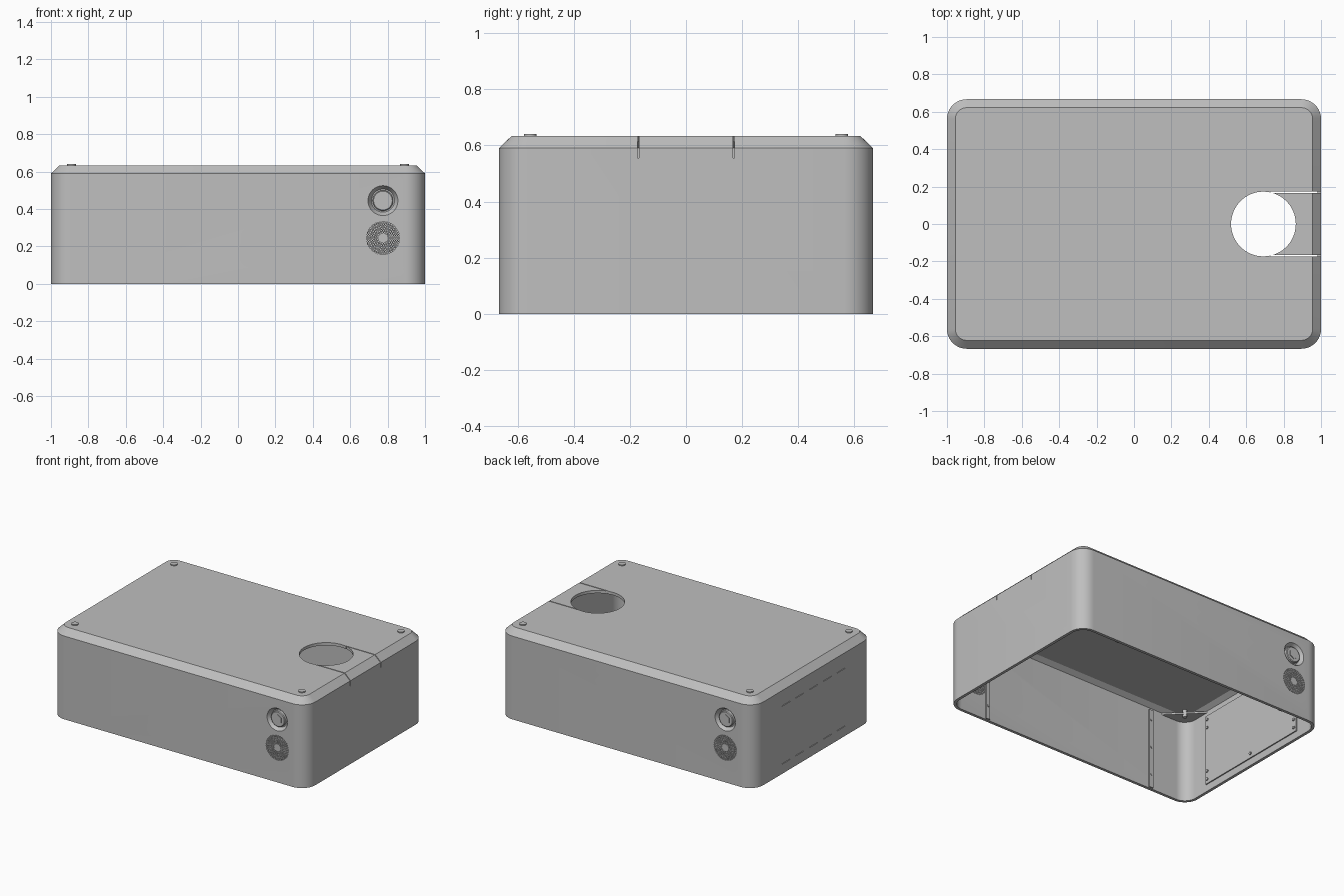
import bpy, bmesh, math
from mathutils import Matrix, Vector

cube = bpy.data.objects.get("Cube")
if cube:
    bpy.data.objects.remove(cube, do_unlink=True)

grey = bpy.data.materials.new("plain grey")
grey.use_nodes = True
GREY = (0.52, 0.52, 0.52, 1)
grey.diffuse_color = GREY
grey.node_tree.nodes["Principled BSDF"].inputs["Base Color"].default_value = GREY

HX, HY, R, WALL = 1.0, 0.667, 0.105, 0.02
RIM, TOP = 0.59, 0.633


def make(name, bm):
    bmesh.ops.recalc_face_normals(bm, faces=bm.faces)
    mesh = bpy.data.meshes.new(name)
    bm.to_mesh(mesh)
    bm.free()
    mesh.materials.append(grey)
    ob = bpy.data.objects.new(name, mesh)
    bpy.context.collection.objects.link(ob)
    return ob


def activate(ob):
    bpy.ops.object.select_all(action='DESELECT')
    ob.select_set(True)
    bpy.context.view_layer.objects.active = ob


def smooth(ob):
    activate(ob)
    bpy.ops.object.shade_smooth_by_angle(angle=math.radians(30))


def cut(ob, cutter):
    cutter.hide_render = True
    mod = ob.modifiers.new("cut", 'BOOLEAN')
    mod.operation, mod.solver, mod.object = 'DIFFERENCE', 'EXACT', cutter
    activate(ob)
    bpy.ops.object.modifier_apply(modifier=mod.name)
    bpy.data.objects.remove(cutter, do_unlink=True)


def add_box(bm, lo, hi):
    lo, hi = Vector(lo), Vector(hi)
    bmesh.ops.create_cube(bm, size=1, matrix=Matrix.Translation((lo + hi) / 2)
                          @ Matrix.Diagonal((*(hi - lo), 1)))


def add_rod(bm, centre, radius, depth, sides=24, axis='Z'):
    turn = {'X': Matrix.Rotation(math.pi / 2, 4, 'Y'),
            'Y': Matrix.Rotation(math.pi / 2, 4, 'X'), 'Z': Matrix()}[axis]
    bmesh.ops.create_cone(bm, cap_ends=True, segments=sides, radius1=radius,
                          radius2=radius, depth=depth,
                          matrix=Matrix.Translation(centre) @ turn)


def rounded_ring(bm, inset, z, steps=10):
    ring, r = [], R - inset
    for k, (sx, sy) in enumerate([(1, 1), (-1, 1), (-1, -1), (1, -1)]):
        for i in range(steps + 1):
            a = (k + i / steps) * math.pi / 2
            ring.append(bm.verts.new((sx * (HX - R) + r * math.cos(a),
                                      sy * (HY - R) + r * math.sin(a), z)))
    return ring


def bridge(bm, a, b):
    for i in range(len(a)):
        j = (i + 1) % len(a)
        bm.faces.new((a[i], a[j], b[j], b[i]))


# Open-bottomed wall of the case
bm = bmesh.new()
rings = [rounded_ring(bm, i, z) for i, z in
         [(0, 0), (0, RIM), (WALL, RIM), (WALL, 0)]]
for k in range(4):
    bridge(bm, rings[k], rings[(k + 1) % 4])
wall = make("case_wall", bm)

# Chamfered lid, hollow underneath
bm = bmesh.new()
rings = [rounded_ring(bm, i, z) for i, z in
         [(0.045, TOP), (0, RIM), (WALL, RIM), (0.053, TOP - WALL)]]
for a, b in zip(rings, rings[1:]):
    bridge(bm, a, b)
bm.faces.new(rings[0])
bm.faces.new(rings[-1])
lid = make("lid", bm)

# Round opening and the two thin slots beside it
bm = bmesh.new()
add_rod(bm, (0.692, 0, 0.62), 0.173, 0.2, 64)
cut(lid, make("opening_cutter", bm))
for ob in (lid, wall):
    bm = bmesh.new()
    for y in (-0.17, 0.17):
        add_box(bm, (0.73, y - 0.003, 0.555), (1.05, y + 0.003, 0.7))
    cut(ob, make("slot_cutter", bm))

# Button sockets, speaker holes and end slits in the wall
PORT_X, PORT_Z, GRILLE_Z = 0.775, 0.445, 0.245
bm = bmesh.new()
for s in (1, -1):
    x, y = s * PORT_X, -s * HY
    add_rod(bm, (x, y, PORT_Z), 0.08, 0.1, 40, 'Y')
    for ring in range(6):
        r = 0.03 + ring * 0.011
        n = round(2 * math.pi * r / 0.0125)
        for i in range(n):
            a = 2 * math.pi * i / n
            add_rod(bm, (x + r * math.cos(a), y, GRILLE_Z + r * math.sin(a)),
                    0.004, 0.1, 6, 'Y')
for z in (0.07, 0.48):
    for i in range(-2, 3):
        add_box(bm, (-1.02, i * 0.155 - 0.045, z - 0.002),
                (-0.995, i * 0.155 + 0.045, z + 0.002))
cut(wall, make("wall_cutter", bm))
smooth(wall)
smooth(lid)

# Recessed buttons with hexagonal centres, front and back
profile = [(0.08, 0), (0.062, -0.03), (0.055, -0.03), (0.055, -0.01),
           (0.05, -0.006), (0, -0.006), (0, -0.045), (0.08, -0.045)]
for s, side in ((1, "front"), (-1, "back")):
    place = (Matrix.Translation((s * PORT_X, -s * HY, PORT_Z))
             @ Matrix.Rotation(s * math.pi / 2, 4, 'X'))
    bm = bmesh.new()
    pts = [bm.verts.new((r, 0, h)) for r, h in profile]
    edges = [bm.edges.new((pts[i], pts[(i + 1) % len(pts)]))
             for i in range(len(pts)) if i != 5]
    bmesh.ops.spin(bm, geom=pts + edges, cent=(0, 0, 0), axis=(0, 0, 1),
                   angle=2 * math.pi, steps=40)
    bmesh.ops.remove_doubles(bm, verts=bm.verts, dist=0.0001)
    bmesh.ops.transform(bm, matrix=place, verts=bm.verts)
    smooth(make(side + "_button", bm))
    bm = bmesh.new()
    add_rod(bm, (0, 0, -0.005), 0.033, 0.008, 6)
    bmesh.ops.transform(bm, matrix=place, verts=bm.verts)
    make(side + "_button_hexagon", bm)

# Lid bolts with the corner gussets that hold them
for sx, nx in ((1, "left"), (-1, "right")):
    for sy, ny in ((1, "back"), (-1, "front")):
        x, y = sx * 0.89, sy * 0.555
        bm = bmesh.new()
        add_rod(bm, (x, y, 0.635), 0.023, 0.01)
        add_rod(bm, (x, y, 0.595), 0.014, 0.07)
        smooth(make(f"lid_bolt_{ny}_{nx}", bm))
        bm = bmesh.new()
        inner = R - WALL
        cx, cy = HX - R, HY - R
        outline = [(cx - 0.12, HY - WALL)]
        for i in range(7):
            a = math.pi / 2 * (1 - i / 6)
            outline.append((cx + inner * math.cos(a), cy + inner * math.sin(a)))
        outline.append((HX - WALL, cy - 0.12))
        face = bm.faces.new([bm.verts.new((sx * u, sy * v, 0.578))
                             for u, v in outline])
        up = bmesh.ops.extrude_face_region(bm, geom=[face])["geom"]
        bmesh.ops.translate(bm, vec=(0, 0, 0.012),
                            verts=[g for g in up if isinstance(g, bmesh.types.BMVert)])
        make(f"corner_gusset_{ny}_{nx}", bm)
        # Inner joint strip with its screws
        bm = bmesh.new()
        inside = sy * (HY - WALL)
        ys = sorted((inside, inside - sy * 0.01))
        add_box(bm, (sx * 0.68 - 0.016, ys[0], 0.005),
                (sx * 0.68 + 0.016, ys[1], 0.575))
        for z in (0.1, 0.3, 0.5):
            add_rod(bm, (sx * 0.68, inside - sy * 0.01, z), 0.008, 0.01, 12, 'Y')
        make(f"joint_strip_{ny}_{nx}", bm)

# Inner access panel on the end wall
bm = bmesh.new()
add_box(bm, (-HX + WALL, -0.45, 0.05), (-HX + WALL + 0.008, 0.45, 0.55))
make("end_panel", bm)
bm = bmesh.new()
for y, z in [(s * 0.43, h) for s in (-1, 1) for h in (0.08, 0.14, 0.46, 0.52)] + [(0, 0.08)]:
    add_rod(bm, (-HX + WALL + 0.01, y, z), 0.01, 0.012, 12, 'X')
smooth(make("end_panel_screws", bm))
